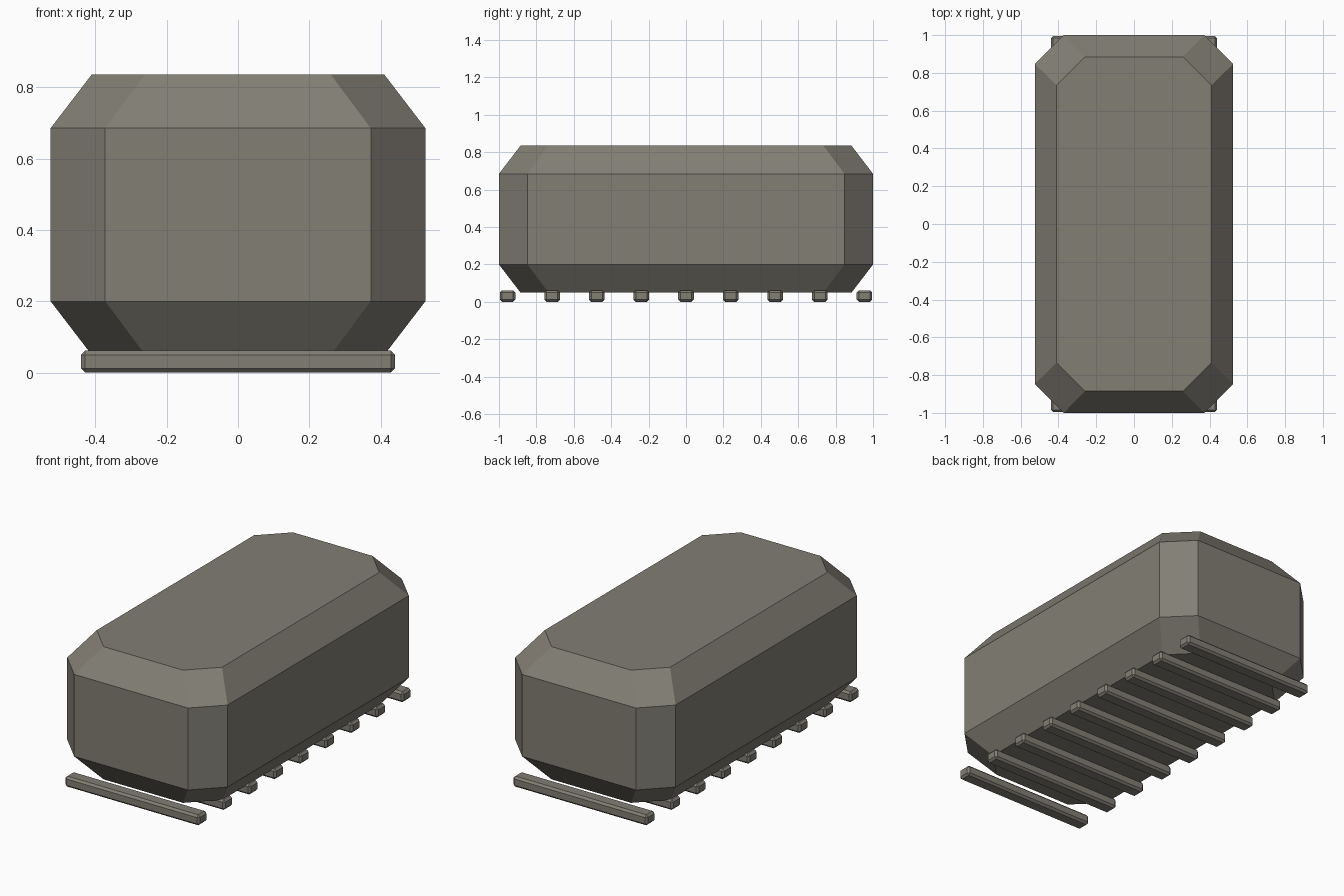
import bpy, bmesh

if "Cube" in bpy.data.objects:
    bpy.data.objects.remove(bpy.data.objects["Cube"])

mat = bpy.data.materials.new("warm grey stone")
mat.diffuse_color = (0.225, 0.21, 0.178, 1)
mat.use_nodes = True
mat.node_tree.nodes["Principled BSDF"].inputs["Base Color"].default_value = mat.diffuse_color


def finish(bm, name):
    bmesh.ops.recalc_face_normals(bm, faces=bm.faces)
    me = bpy.data.meshes.new(name)
    bm.to_mesh(me)
    bm.free()
    me.materials.append(mat)
    ob = bpy.data.objects.new(name, me)
    bpy.context.collection.objects.link(ob)
    return ob


def octagon(bm, hx, hy, cut, z):
    # rectangle with clipped corners, counter-clockwise
    pts = [(hx, -hy + cut), (hx, hy - cut), (hx - cut, hy), (-hx + cut, hy),
           (-hx, hy - cut), (-hx, -hy + cut), (-hx + cut, -hy), (hx - cut, -hy)]
    return [bm.verts.new((x, y, z)) for x, y in pts]


# Main block: stacked octagons, chamfered top and bottom
bm = bmesh.new()
rings = [octagon(bm, 0.41, 0.885, 0.15, 0.05),
         octagon(bm, 0.525, 1.0, 0.153, 0.20),
         octagon(bm, 0.525, 1.0, 0.153, 0.685),
         octagon(bm, 0.41, 0.885, 0.15, 0.835)]
for a, b in zip(rings, rings[1:]):
    for i in range(8):
        j = (i + 1) % 8
        bm.faces.new((a[i], a[j], b[j], b[i]))
bm.faces.new(rings[0][::-1])
bm.faces.new(rings[-1])
finish(bm, "body_block")

# Nine bevelled slats underneath
for k in range(9):
    bm = bmesh.new()
    bmesh.ops.create_cube(bm, size=1)
    for v in bm.verts:
        v.co.x *= 0.88
        v.co.y = v.co.y * 0.083 + (k - 4) * 0.2385
        v.co.z = v.co.z * 0.062 + 0.031
    bmesh.ops.bevel(bm, geom=bm.edges[:], offset=0.012, segments=1,
                    affect='EDGES', profile=0.5)
    finish(bm, f"bottom_slat_{k + 1}")
